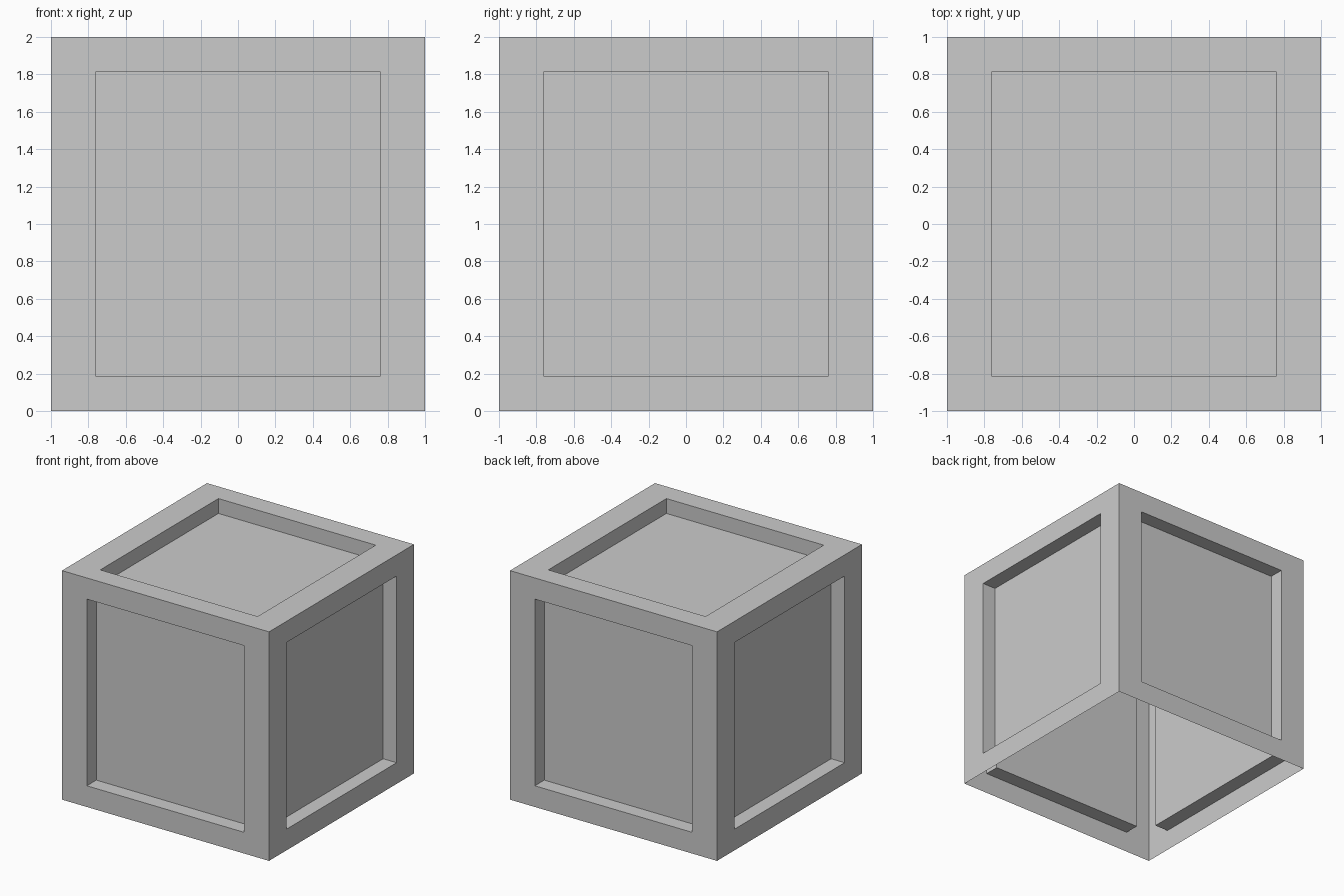
import bpy, bmesh
from math import pi
from mathutils import Matrix

if "Cube" in bpy.data.objects:
    bpy.data.objects.remove(bpy.data.objects["Cube"])

HALF = 1.0            # half the crate size
IN_W, IN_H = 0.76, 0.815   # half size of the recessed panel
DEPTH = 0.13


def ring(bm, w, h, z):
    return [bm.verts.new((sx * w, sy * h, z))
            for sx, sy in ((-1, -1), (1, -1), (1, 1), (-1, 1))]


def make_panel(name, rotation):
    # Square frame stepping straight down to a recessed panel, facing local +z
    bm = bmesh.new()
    loops = [ring(bm, HALF, HALF, HALF),
             ring(bm, IN_W, IN_H, HALF),
             ring(bm, IN_W, IN_H, HALF - DEPTH)]
    for a, b in zip(loops, loops[1:]):
        for i in range(4):
            j = (i + 1) % 4
            bm.faces.new((a[i], a[j], b[j], b[i]))
    bm.faces.new(loops[-1])
    bm.transform(Matrix.Translation((0, 0, HALF)) @ rotation)
    mesh = bpy.data.meshes.new(name)
    bm.to_mesh(mesh)
    bm.free()
    obj = bpy.data.objects.new(name, mesh)
    bpy.context.collection.objects.link(obj)


# Top panel
make_panel("top_panel", Matrix.Identity(4))

# Four side panels; the underside is left open
tilt = Matrix.Rotation(pi / 2, 4, 'X')
for k, side in enumerate(("front", "right", "back", "left")):
    make_panel(side + "_panel", Matrix.Rotation(k * pi / 2, 4, 'Z') @ tilt)
